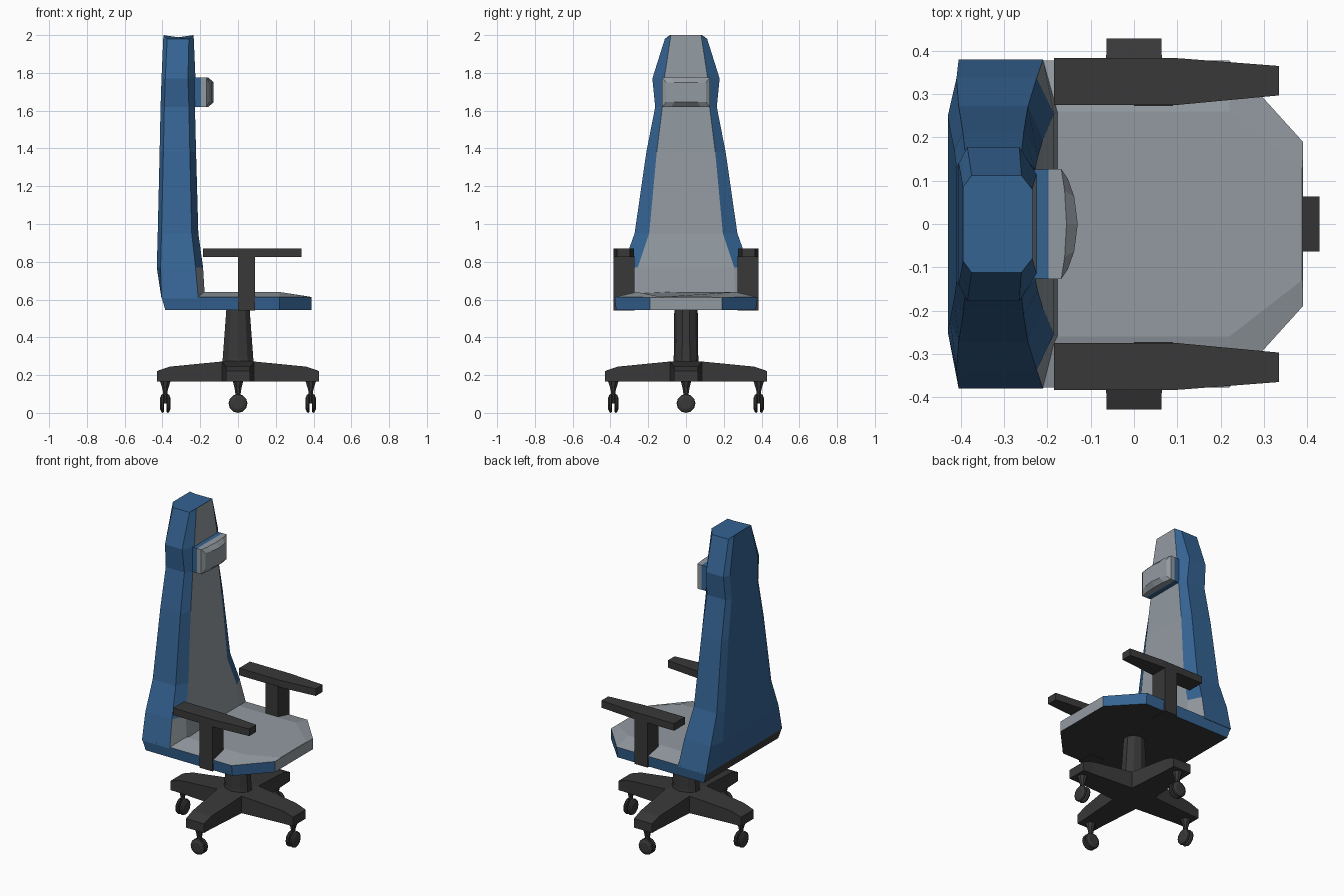
import bpy, bmesh
from math import cos, sin, pi
from mathutils import Matrix

if "Cube" in bpy.data.objects:
    bpy.data.objects.remove(bpy.data.objects["Cube"])


def material(name, color):
    m = bpy.data.materials.new(name)
    m.diffuse_color = (*color, 1)
    m.use_nodes = True
    m.node_tree.nodes["Principled BSDF"].inputs["Base Color"].default_value = m.diffuse_color
    return m


BLUE = material("blue", (0.035, 0.125, 0.29))
DARK = material("dark", (0.04, 0.04, 0.04))
GREY = material("grey", (0.29, 0.325, 0.355))


def loft(name, rings, mats, pick=None):
    """Skin closed rings of points; pick(face) gives the material slot."""
    bm = bmesh.new()
    loops = [[bm.verts.new(p) for p in r] for r in rings]
    n = len(rings[0])
    for a, b in zip(loops, loops[1:]):
        for i in range(n):
            j = (i + 1) % n
            bm.faces.new((a[i], a[j], b[j], b[i]))
    bm.faces.new(loops[0][::-1])
    bm.faces.new(loops[-1])
    bmesh.ops.recalc_face_normals(bm, faces=bm.faces)
    bm.normal_update()
    if pick:
        for f in bm.faces:
            f.material_index = pick(f)
    me = bpy.data.meshes.new(name)
    bm.to_mesh(me)
    bm.free()
    for m in mats:
        me.materials.append(m)
    ob = bpy.data.objects.new(name, me)
    bpy.context.collection.objects.link(ob)
    return ob


def mirrored(half):
    """Complete a half outline (y > 0) across the xz plane."""
    return half + [(x, -y, z) for x, y, z in reversed(half)]


# Backrest: octagonal sections, grey front panel
# z, back x, outer back x, outer front x, front x, back y, outer y, front y, outer drop
sections = [
    (0.605, -.405, -.405, -.21, -.175, .25, .38, .26, 0),
    (0.77, -.43, -.41, -.225, -.185, .25, .337, .255, 0),
    (0.95, -.425, -.405, -.245, -.21, .22, .272, .195, 0),
    (1.38, -.415, -.395, -.255, -.222, .17, .21, .155, 0),
    (1.62, -.41, -.39, -.26, -.228, .13, .163, .125, 0),
    (1.77, -.405, -.385, -.265, -.225, .14, .178, .115, 0),
    (2.0, -.395, -.375, -.26, -.235, .085, .112, .08, .02)]
loft("backrest",
     [mirrored([(xb, yb, z), (xob, yo, z - d), (xof, yo, z - d), (xf, yf, z)])
      for z, xb, xob, xof, xf, yb, yo, yf, d in sections],
     [BLUE, GREY], lambda f: int(f.normal.x > .9))

# Seat: clipped front corners, sloping grey top, blue sides, dark underside
def seat_slot(f):
    if f.normal.z > .1 or f.normal.x > .9:
        return 1
    return 2 if f.normal.z < -.9 or f.normal.x < -.8 else 0


loft("seat", [
    mirrored([(-.385, .37, .545), (.22, .37, .545), (.39, .19, .545)]),
    mirrored([(-.405, .378, .613), (.22, .378, .613), (.39, .19, .612)]),
    mirrored([(-.38, .26, .64), (.22, .26, .64), (.388, .13, .614)])],
    [BLUE, GREY, DARK], seat_slot)

# Headrest pillow with a bowed front and blue backing
def pillow(x, y, bow, z0, z1):
    pts = [(x, y), (x + bow * .65, y * .6), (x + bow, 0),
           (x + bow * .65, -y * .6), (x, -y)]
    return [(px, py, z0) for px, py in pts] + [(px, py, z1) for px, py in pts[::-1]]


loft("headrest", [
    pillow(-.235, .125, 0, 1.62, 1.775),
    pillow(-.197, .127, 0, 1.62, 1.775),
    pillow(-.168, .127, .012, 1.62, 1.775),
    pillow(-.153, .105, .023, 1.645, 1.75)],
    [GREY, BLUE], lambda f: int(f.calc_center_median().x < -.2))

# Armrests: tapered pad on a square post
for s, side in ((1, "left"), (-1, "right")):
    pad = [(-.185, .275), (.1, .275), (.335, .297), (.335, .365), (.1, .383), (-.185, .383)]
    loft(side + "_arm_pad", [[(x, s * y, z) for x, y in pad] for z in (.825, .87)], [DARK])
    post = [(0, .272), (.09, .272), (.09, .383), (0, .383)]
    loft(side + "_arm_post", [[(x, s * y, z) for x, y in post] for z in (.543, .83)], [DARK])


def ring(rx, ry, z, n=10):
    return [(rx * cos(2 * pi * (i + .5) / n), ry * sin(2 * pi * (i + .5) / n), z)
            for i in range(n)]


# Column
loft("column", [ring(.09, .07, .25), ring(.085, .065, .29), ring(.065, .062, .546)], [DARK])

# Four-legged base with twin-wheel casters
for k in range(4):
    turn = Matrix.Rotation(k * pi / 2, 4, 'Z')
    parts = []
    leg = [(0, .001, .278), (.085, .085, .272), (.36, .065, .245), (.428, .063, .222)]
    parts.append(loft(f"base_leg_{k + 1}",
                      [[(x, -w, .165), (x, w, .165), (x, w, z), (x, -w, z)]
                       for x, w, z in leg], [DARK]))
    c = .385
    stem = loft(f"caster_stem_{k + 1}",
                [ring(.012, .012, .05, 8), ring(.012, .016, .11, 8),
                 ring(.018, .02, .132, 8), ring(.03, .03, .168, 8)], [DARK])
    stem.data.transform(Matrix.Translation((c, 0, 0)))
    parts.append(stem)
    for s, side in ((1, "outer"), (-1, "inner")):
        prof = [(.006, .044), (.012, .05), (.02, .047), (.027, .03)]
        parts.append(loft(f"caster_wheel_{side}_{k + 1}",
                          [[(c + s * x, r * cos(2 * pi * i / 12), .05 + r * sin(2 * pi * i / 12))
                            for i in range(12)] for x, r in prof], [DARK]))
    for p in parts:
        p.data.transform(turn)
